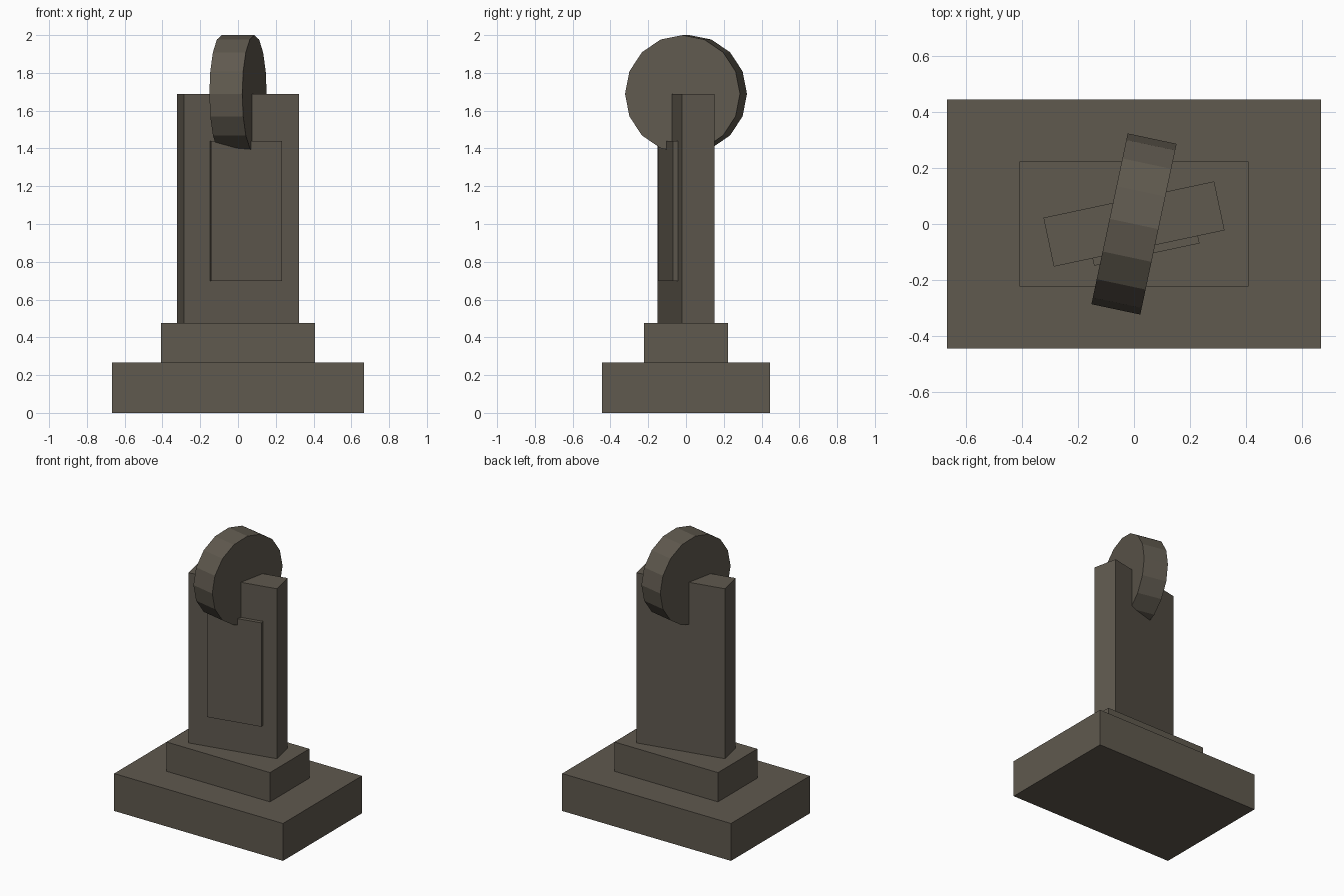
import bpy
from math import radians, sin, cos

cube = bpy.data.objects.get("Cube")
if cube:
    bpy.data.objects.remove(cube, do_unlink=True)

# Single weathered stone colour
COLOUR = (0.115, 0.1, 0.077, 1)
stone = bpy.data.materials.new("dark stone")
stone.use_nodes = True
stone.diffuse_color = COLOUR
stone.node_tree.nodes["Principled BSDF"].inputs["Base Color"].default_value = COLOUR

TILT = radians(12)


def finish(name):
    obj = bpy.context.object
    obj.name = name
    obj.data.materials.append(stone)
    return obj


def block(name, size, centre, turn=0):
    """Box whose centre is given in the turned frame."""
    x, y, z = centre
    place = (x * cos(turn) - y * sin(turn), x * sin(turn) + y * cos(turn), z)
    bpy.ops.mesh.primitive_cube_add(size=1, location=place, rotation=(0, 0, turn))
    bpy.context.object.scale = size
    return finish(name)


# Stepped base
block("base_slab", (1.333, 0.889, 0.267), (0, 0, 0.1335))
block("plinth", (0.816, 0.444, 0.209), (0, 0, 0.3715))

# Twisted headstone with a raised plaque on its front
block("headstone", (0.622, 0.178, 1.213), (0, 0, 1.0825), TILT)
block("plaque", (0.384, 0.045, 0.741), (0.022, -0.0935, 1.0685), TILT)

# Faceted stone disc set crosswise into the top
bpy.ops.mesh.primitive_cylinder_add(
    vertices=16, radius=0.311, depth=0.178,
    location=(0, 0, 1.689), rotation=(0, radians(90), -TILT))
finish("top_disc")
